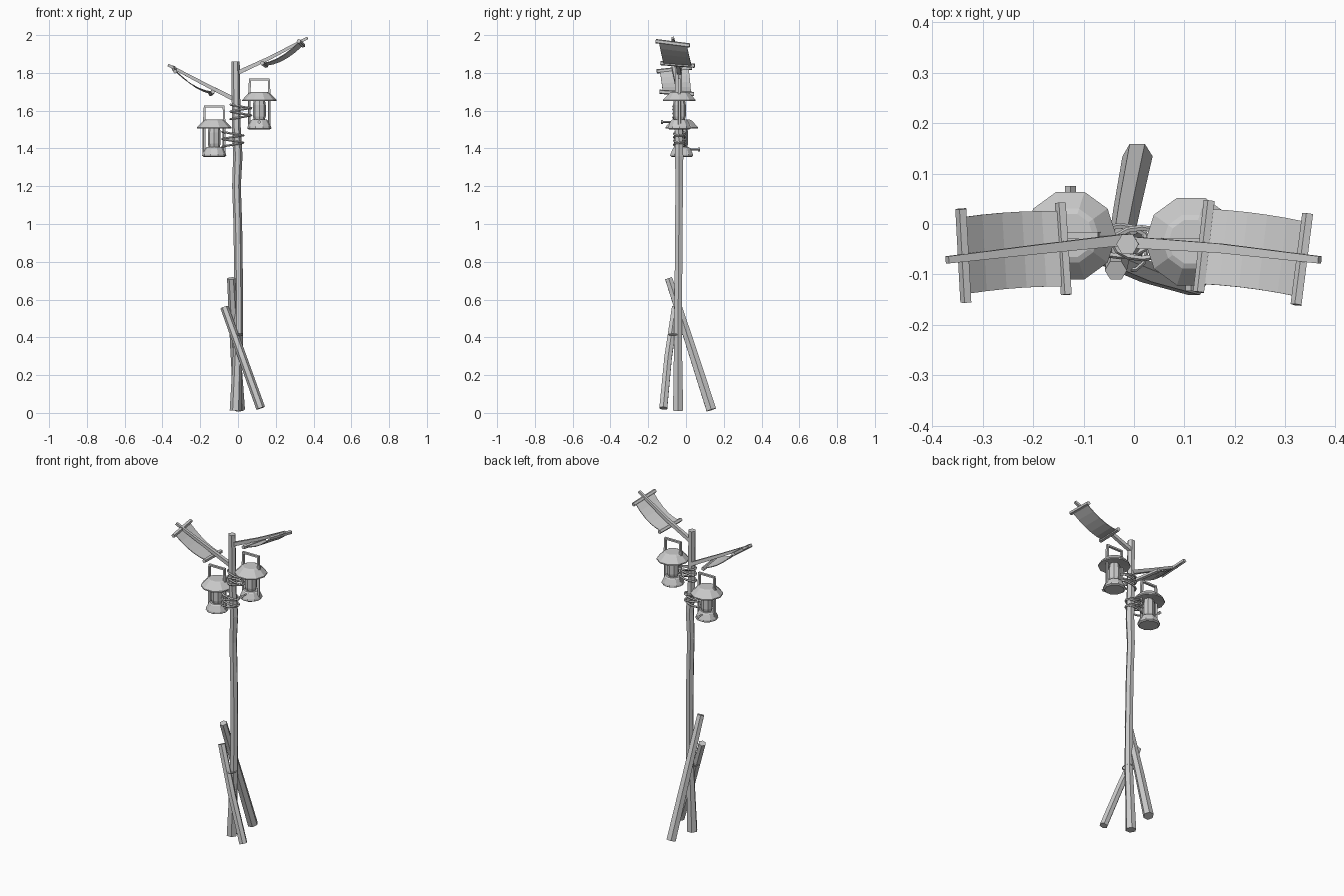
import bpy, bmesh, math
from mathutils import Vector

if "Cube" in bpy.data.objects:
    bpy.data.objects.remove(bpy.data.objects["Cube"])

grey = bpy.data.materials.new("plain grey")
grey.diffuse_color = (0.6, 0.6, 0.6, 1)
grey.use_nodes = True
grey.node_tree.nodes["Principled BSDF"].inputs["Base Color"].default_value = grey.diffuse_color


def finish(bm, name):
    bmesh.ops.recalc_face_normals(bm, faces=bm.faces)
    me = bpy.data.meshes.new(name)
    bm.to_mesh(me)
    bm.free()
    me.materials.append(grey)
    ob = bpy.data.objects.new(name, me)
    bpy.context.collection.objects.link(ob)
    return ob


def tube(name, pts, radii, n=6, closed=False, twist=0.0, ref=None):
    """Sweep an n-gon along a path, with one radius or a radius per point."""
    pts = [Vector(p) for p in pts]
    k = len(pts)
    if not isinstance(radii, (list, tuple)):
        radii = [radii] * k
    bm = bmesh.new()
    rings = []
    for i, p in enumerate(pts):
        a = pts[i - 1] if (i or closed) else p
        b = pts[(i + 1) % k] if (i < k - 1 or closed) else p
        t = (b - a).normalized()
        r = Vector(ref) if ref else (Vector((0, 1, 0)) if abs(t.y) < 0.8 else Vector((0, 0, 1)))
        u = t.cross(r).normalized()
        v = t.cross(u)
        rings.append([bm.verts.new(p + radii[i] * (u * math.cos(c) + v * math.sin(c)))
                      for c in (twist + 2 * math.pi * j / n for j in range(n))])
    for i in range(k if closed else k - 1):
        r0, r1 = rings[i], rings[(i + 1) % k]
        for j in range(n):
            bm.faces.new((r0[j], r0[(j + 1) % n], r1[(j + 1) % n], r1[j]))
    if not closed:
        bm.faces.new(rings[0])
        bm.faces.new(rings[-1])
    return finish(bm, name)


def lathe(name, profile, centre, n=10):
    """Spin a closed (radius, height) outline about a vertical axis."""
    pts = [(centre[0], centre[1], centre[2] + h) for r, h in profile]
    bm = bmesh.new()
    rings = []
    for (r, h), p in zip(profile, pts):
        rings.append([bm.verts.new((p[0] + r * math.cos(2 * math.pi * j / n),
                                    p[1] + r * math.sin(2 * math.pi * j / n), p[2]))
                      for j in range(n)])
    for r0, r1 in zip(rings, rings[1:]):
        for j in range(n):
            bm.faces.new((r0[j], r0[(j + 1) % n], r1[(j + 1) % n], r1[j]))
    bm.faces.new(rings[0])
    bm.faces.new(rings[-1])
    return finish(bm, name)


Q = math.pi / 4

# crooked main post
tube("main_post",
     [(-0.013, -0.042, 0.012), (-0.006, -0.042, 0.2), (0.003, -0.043, 0.42), (0.003, -0.04, 0.7),
      (-0.001, -0.038, 1.0), (-0.008, -0.036, 1.2), (-0.001, -0.036, 1.36),
      (-0.009, -0.04, 1.52), (-0.013, -0.04, 1.86)],
     [0.031, 0.027, 0.024, 0.023, 0.023, 0.023, 0.025, 0.023, 0.022], 6)

# two leaning braces and the cord that ties them
tube("back_brace", [(0.007, 0.134, 0.016), (-0.014, 0.03, 0.34), (-0.036, -0.092, 0.712)],
     [0.030, 0.027, 0.022], 6)
tube("front_brace", [(0.12, -0.12, 0.025), (0.025, -0.095, 0.29), (-0.072, -0.055, 0.56)],
     [0.024, 0.023, 0.022], 6)
tube("brace_cord", [(-0.006 + 0.031 * math.cos(a), -0.056 + 0.036 * math.sin(a), 0.415)
                    for a in (2 * math.pi * i / 10 for i in range(10))],
     0.004, 4, closed=True, ref=(0, 0, 1))

# arms reaching out and up from the post
tube("right_arm", [(-0.01, -0.036, 1.797), (0.17, -0.048, 1.88), (0.368, -0.071, 1.985)],
     [0.016, 0.013, 0.010], 4, twist=Q)
tube("left_arm", [(-0.01, -0.03, 1.655), (-0.19, -0.05, 1.747), (-0.37, -0.071, 1.842)],
     [0.016, 0.013, 0.010], 4, twist=Q)


# cloth banners slung between crossbars
def banner(side, outer, inner):
    tube(side + "_outer_crossbar", outer, 0.012, 5)
    tube(side + "_inner_crossbar", inner, 0.012, 5)
    o0, o1, i0, i1 = map(Vector, (*outer, *inner))
    bm = bmesh.new()
    rows = []
    for s in range(6):
        f = s / 5
        a = o0.lerp(i0, f)
        b = o1.lerp(i1, f)
        drop = Vector((0, 0.004, -0.022)) * 4 * f * (1 - f)
        rows.append([bm.verts.new(a.lerp(b, w) + drop) for w in (0.09, 0.91)])
    for r, q in zip(rows, rows[1:]):
        bm.faces.new((r[0], r[1], q[1], q[0]))
    ob = finish(bm, side + "_banner_cloth")
    m = ob.modifiers.new("thickness", 'SOLIDIFY')
    m.thickness = 0.004
    m.offset = 0


banner("right", ((0.345, 0.02, 1.945), (0.322, -0.16, 1.968)),
       ((0.150, 0.046, 1.838), (0.129, -0.135, 1.852)))
banner("left", ((-0.342, 0.03, 1.828), (-0.332, -0.155, 1.808)),
       ((-0.145, 0.042, 1.688), (-0.133, -0.14, 1.700)))


# hanging lanterns; c is the centre of the base, facing is the knob direction
def lantern(side, c, facing):
    x, y, z = c
    lathe(side + "_lantern_base",
          [(0.055, 0), (0.064, 0.006), (0.062, 0.016), (0.048, 0.046), (0.040, 0.052)], c)
    lathe(side + "_lantern_glass",
          [(0.028, 0.048), (0.034, 0.07), (0.034, 0.13), (0.028, 0.165)], c, 8)
    lathe(side + "_lantern_lid",
          [(0.035, 0.160), (0.091, 0.150), (0.091, 0.157), (0.056, 0.193), (0.045, 0.198)], c)
    for sx in (-1, 1):
        tube(side + "_lantern_side_bar",
             [(x + sx * 0.053, y, z + 0.018), (x + sx * 0.053, y, z + 0.17)], 0.008, 5)
    tube(side + "_lantern_handle",
         [(x - 0.053, y, z + 0.17), (x - 0.050, y, z + 0.266),
          (x + 0.050, y, z + 0.266), (x + 0.053, y, z + 0.17)],
         0.010, 4, twist=Q, ref=(0, 1, 0))
    tube(side + "_lantern_knob_stem",
         [(x, y + facing * 0.03, z + 0.040), (x, y + facing * 0.088, z + 0.040)], 0.005, 4)
    tube(side + "_lantern_knob",
         [(x, y + facing * 0.086, z + 0.040), (x, y + facing * 0.098, z + 0.040)], 0.011, 4)


lantern("right", (0.113, -0.035, 1.50), -1)
lantern("left", (-0.126, -0.023, 1.355), 1)


# rope loops tying each lantern's inner bar to the post
def lashing(side, xa, xb, y, heights):
    mid, half = (xa + xb) / 2, abs(xb - xa) / 2
    for k, h in enumerate(heights):
        tilt = 0.010 * (-1) ** k
        pts = []
        for i in range(12):
            a = 2 * math.pi * i / 12
            pts.append((mid + half * math.cos(a), y + 0.030 * math.sin(a),
                        h + tilt * math.cos(a)))
        tube(side + "_lashing_rope", pts, 0.006, 5, closed=True, ref=(0, 0, 1))


lashing("right", -0.040, 0.070, -0.038, (1.565, 1.585, 1.605, 1.622))
lashing("left", -0.083, 0.028, -0.034, (1.42, 1.44, 1.46, 1.478))
